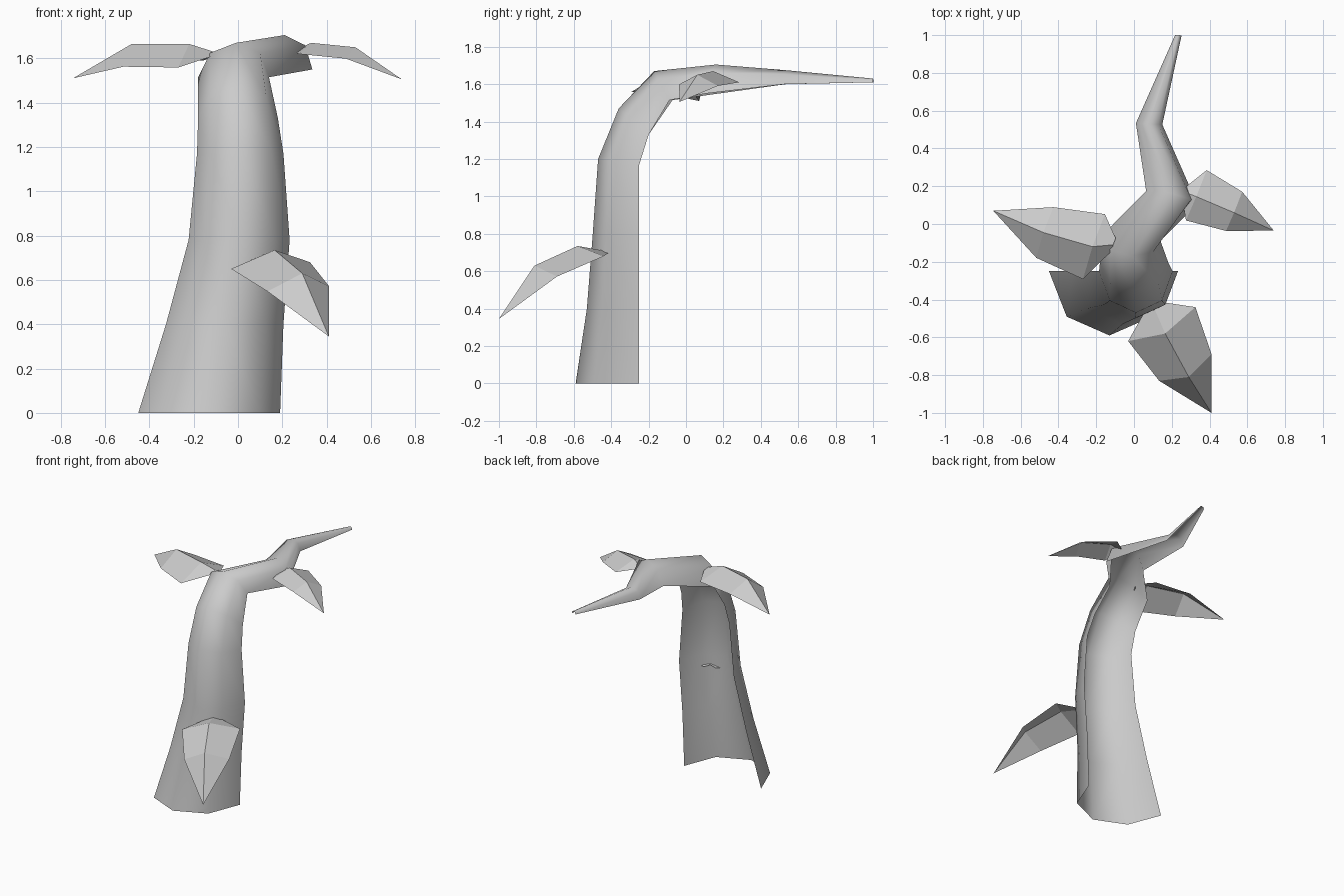
import bpy
import math
from mathutils import Vector

cube = bpy.data.objects.get("Cube")
if cube:
    bpy.data.objects.remove(cube, do_unlink=True)


def make_material(name, value):
    mat = bpy.data.materials.new(name)
    mat.use_nodes = True
    colour = (value, value, value, 1)
    mat.diffuse_color = colour
    mat.node_tree.nodes["Principled BSDF"].inputs["Base Color"].default_value = colour
    return mat


grey = make_material("plain grey", 0.6)


def loft(name, rows, smooth):
    """Skin equal-length rows of points into an open sheet."""
    width = len(rows[0])
    verts = [point for row in rows for point in row]
    faces = []
    for r in range(len(rows) - 1):
        for c in range(width - 1):
            a = r * width + c
            faces.append((a, a + 1, a + width + 1, a + width))
    mesh = bpy.data.meshes.new(name)
    mesh.from_pydata(verts, [], faces)
    mesh.materials.append(grey)
    for poly in mesh.polygons:
        poly.use_smooth = smooth
    obj = bpy.data.objects.new(name, mesh)
    bpy.context.collection.objects.link(obj)
    return obj


def half_ring(centre, apex, half_width, yaw):
    """Half of an octagon: open edges either side of centre, arching to apex."""
    centre, apex = Vector(centre), Vector(apex)
    side = Vector((math.cos(yaw), math.sin(yaw), 0)) * half_width
    angles = [math.pi * i / 4 for i in range(5)]
    return [centre + side * math.cos(t) + (apex - centre) * math.sin(t) for t in angles]


# Hollow stem, open at the back, bending over into a thin curling tip
stem_sections = [
    ((-.13, -.25, 0), (-.13, -.59, 0), .32, 0),
    ((-.06, -.25, .4), (-.06, -.53, .4), .265, 0),
    ((.005, -.25, .78), (.005, -.5, .78), .228, 0),
    ((.01, -.25, 1.17), (.01, -.47, 1.2), .195, 0),
    ((0, -.2, 1.33), (0, -.36, 1.47), .18, 0),
    ((-.02, -.08, 1.515), (-.01, -.17, 1.67), .16, -.05),
    ((.2, .14, 1.55), (.21, .16, 1.705), .14, -.25),
    ((.08, .53, 1.6), (.08, .53, 1.675), .07, -.05),
    ((.235, 1, 1.61), (.235, 1, 1.63), .017, -.1),
]
loft("stem", [half_ring(*section) for section in stem_sections], True)


# Folded leaves: a raised rib with edges spread sideways and drooping
def leaf(name, rib, side, droop):
    side, droop = Vector(side), Vector(droop)
    rows = []
    for point, spread in zip(rib, (.2, 1, .78)):
        point = Vector(point)
        fall = droop * (spread if spread < .5 else 1)
        rows.append([point - side * spread + fall, point, point + side * spread + fall])
    tip = Vector(rib[-1])
    obj = loft(name, rows, False)
    # Close the last row to a pointed tip with two triangles
    mesh = obj.data
    verts = [v.co.copy() for v in mesh.vertices] + [tip]
    faces = [tuple(p.vertices) for p in mesh.polygons]
    end = len(verts) - 1
    faces += [(end - 3, end - 2, end), (end - 2, end - 1, end)]
    mesh.clear_geometry()
    mesh.from_pydata(verts, [], faces)


leaf("lower_front_leaf",
     [(.105, -.44, .71), (.165, -.58, .735), (.29, -.81, .63), (.41, -1, .345)],
     (.178, .09, .015), (-.018, .05, -.07))
leaf("upper_right_leaf",
     [(-.11, -.11, 1.63), (-.22, -.12, 1.665), (-.48, -.045, 1.665), (-.745, .07, 1.51)],
     (.058, .172, .016), (.008, 0, -.09))
leaf("upper_left_leaf",
     [(.265, .17, 1.64), (.33, .145, 1.67), (.53, .06, 1.65), (.74, -.035, 1.505)],
     (.055, .133, -.005), (0, .007, -.055))
